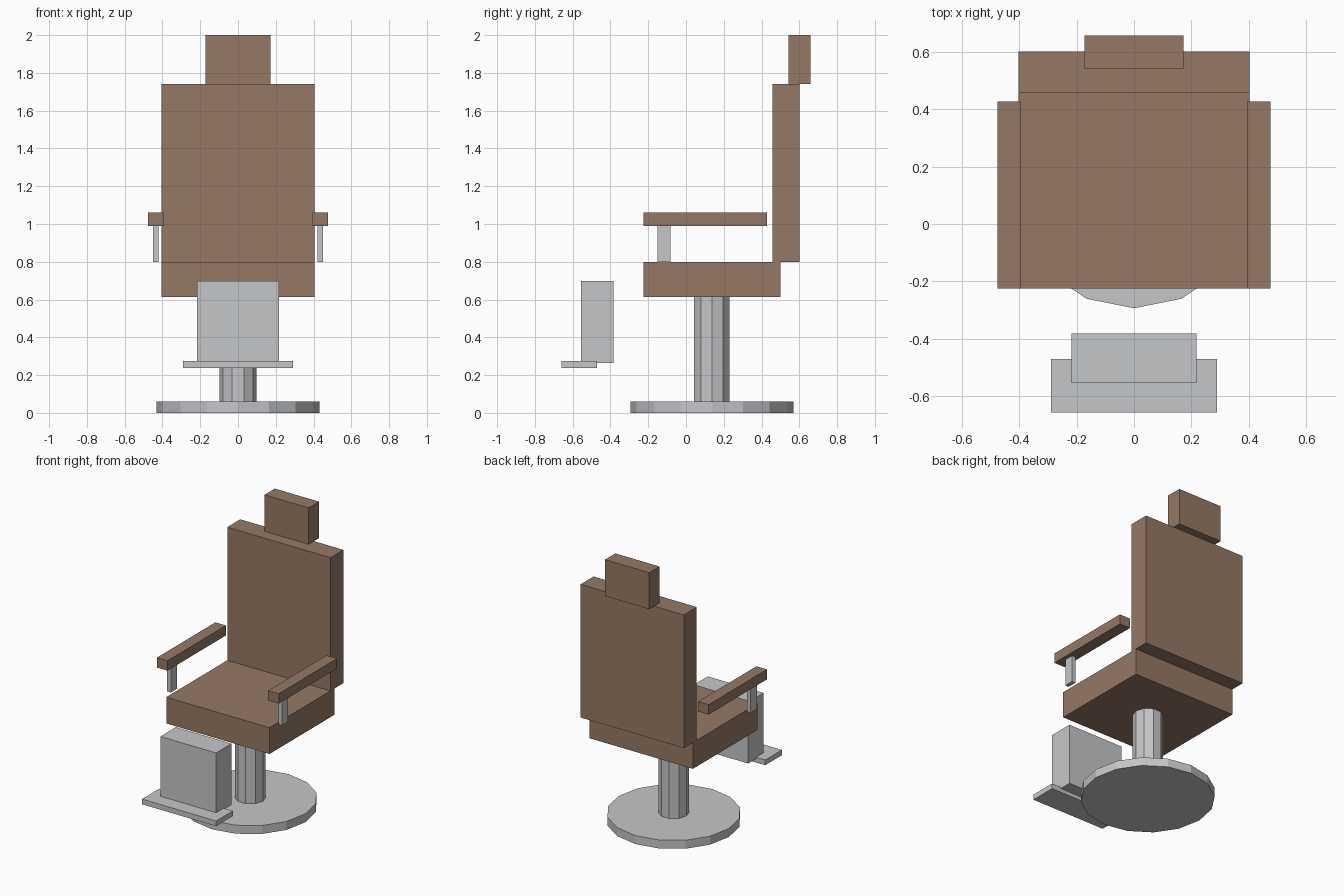
import bpy
import math

cube = bpy.data.objects.get("Cube")
if cube:
    bpy.data.objects.remove(cube, do_unlink=True)


def make_material(name, rgb):
    mat = bpy.data.materials.new(name)
    mat.use_nodes = True
    colour = (*rgb, 1.0)
    mat.diffuse_color = colour
    mat.node_tree.nodes["Principled BSDF"].inputs["Base Color"].default_value = colour
    return mat


leather = make_material("brown leather", (0.30, 0.19, 0.13))
metal = make_material("grey metal", (0.56, 0.565, 0.58))


def finish(name, mat):
    obj = bpy.context.object
    obj.name = obj.data.name = name
    obj.data.materials.append(mat)
    return obj


def box(name, mat, x, y, z):
    """Box spanning the given (low, high) ranges."""
    spans = (x, y, z)
    bpy.ops.mesh.primitive_cube_add(size=1, location=[(a + b) / 2 for a, b in spans])
    obj = finish(name, mat)
    obj.scale = [b - a for a, b in spans]
    return obj


def disc(name, sides, radius, z):
    """Flat-sided upright cylinder on the pedestal axis."""
    bpy.ops.mesh.primitive_cylinder_add(
        vertices=sides, radius=radius, depth=z[1] - z[0],
        location=(0, 0.137, sum(z) / 2), rotation=(0, 0, math.pi / 2))
    return finish(name, metal)


# Pedestal
disc("base", 16, 0.431, (0, 0.06))
disc("column", 10, 0.099, (0.06, 0.615))

# Upholstery
box("seat", leather, (-0.404, 0.404), (-0.225, 0.50), (0.614, 0.80))
box("backrest", leather, (-0.404, 0.404), (0.457, 0.602), (0.80, 1.742))
box("headrest", leather, (-0.173, 0.173), (0.543, 0.658), (1.742, 2.0))

# Armrests with their posts
for side, s in (("left", 1), ("right", -1)):
    box(side + "_armrest", leather, sorted((s * 0.394, s * 0.477)), (-0.225, 0.428), (0.99, 1.06))
    box(side + "_armrest_post", metal, sorted((s * 0.421, s * 0.449)), (-0.15, -0.082), (0.80, 0.99))

# Footrest
box("footrest_panel", metal, (-0.218, 0.218), (-0.556, -0.383), (0.265, 0.698))
box("footrest_plate", metal, (-0.29, 0.29), (-0.658, -0.471), (0.238, 0.275))
